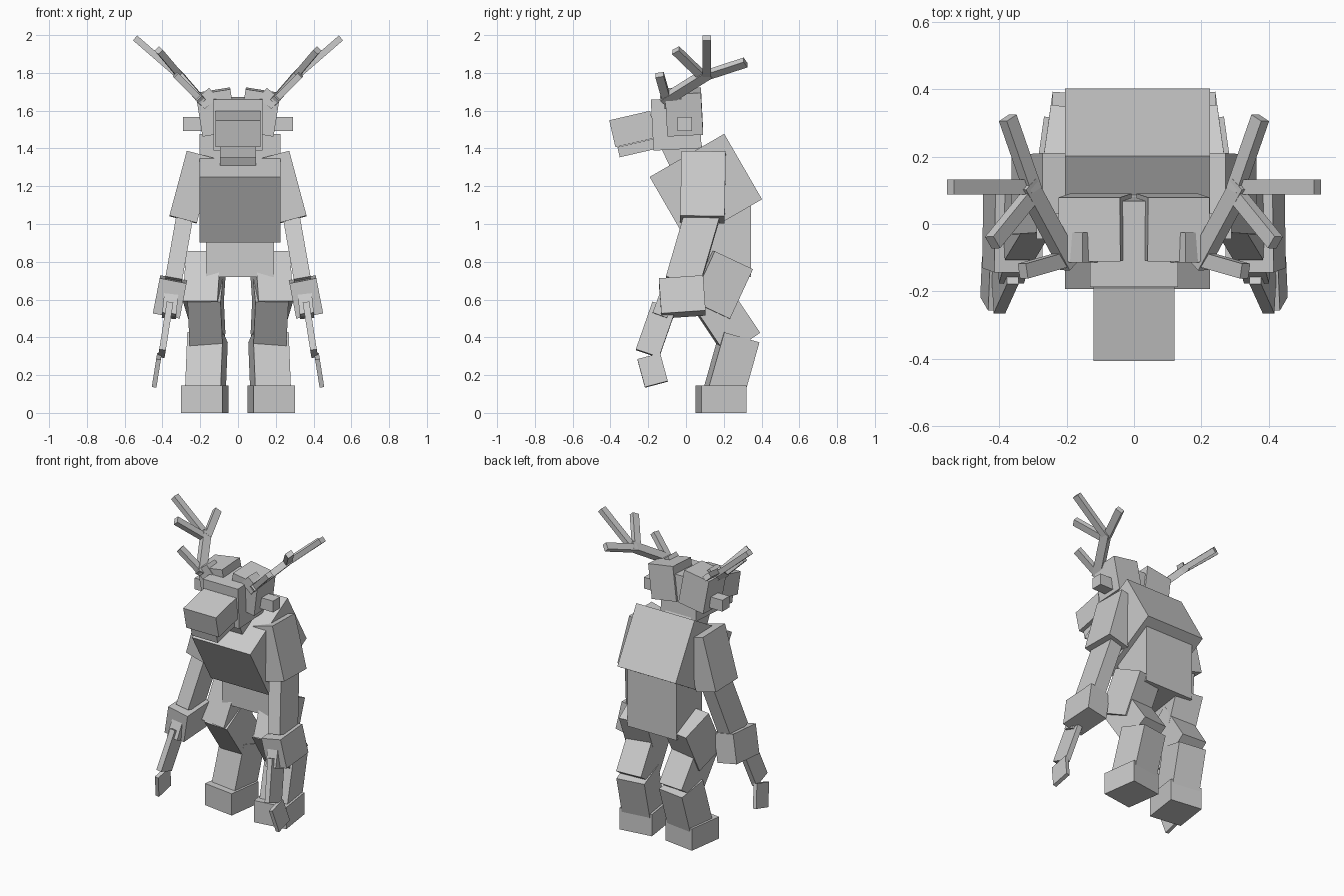
import bpy
from math import radians, degrees
from mathutils import Vector, Matrix, Euler

cube = bpy.data.objects.get("Cube")
if cube:
    bpy.data.objects.remove(cube)

grey = bpy.data.materials.new("plain_grey")
grey.use_nodes = True
colour = (0.6, 0.6, 0.6, 1)
grey.diffuse_color = colour
grey.node_tree.nodes["Principled BSDF"].inputs["Base Color"].default_value = colour

FACES = [(0, 1, 3, 2), (4, 6, 7, 5), (0, 4, 5, 1), (2, 3, 7, 6), (0, 2, 6, 4), (1, 5, 7, 3)]


def block(name, centre, size, turn=(0, 0, 0)):
    """Box of a given size, turned by degrees about x, y and z."""
    spin = Euler([radians(a) for a in turn]).to_matrix()
    corners = [Vector(centre) + spin @ Vector((size[0] * i, size[1] * j, size[2] * k))
               for i in (-.5, .5) for j in (-.5, .5) for k in (-.5, .5)]
    mesh = bpy.data.meshes.new(name)
    mesh.from_pydata(corners, [], FACES)
    mesh.materials.append(grey)
    obj = bpy.data.objects.new(name, mesh)
    bpy.context.collection.objects.link(obj)


def pair(name, centre, size, turn=(0, 0, 0)):
    """The same box on both sides of the body."""
    x, y, z = centre
    a, b, c = turn
    block("left_" + name, centre, size, turn)
    block("right_" + name, (-x, y, z), size, (a, -b, -c))


def tine(name, start, end, width):
    """Square antler bar between two points, lying in the tilted antler plane."""
    a, b = Vector(start), Vector(end)
    along = (b - a).normalized()
    across = along.cross(Vector((0.7, 0, -0.72))).normalized()
    up = along.cross(across)
    turn = Matrix((across, up, along)).transposed().to_euler()
    pair(name, (a + b) / 2, (width, width * 0.75, (b - a).length),
         [degrees(v) for v in turn])


# Body
block("chest", (.01, .105, 1.19), (.43, .456, .40), (30, 0, 0))
block("abdomen", (.01, .21, .92), (.36, .27, .40))
block("neck", (0, -.02, 1.40), (.19, .20, .25), (25, 0, 0))

# Head
block("skull", (0, -.052, 1.53), (.26, .255, .27), (3, 0, 0))
block("muzzle", (0, -.282, 1.503), (.24, .222, .146), (13, 0, 0))
block("jaw", (0, -.262, 1.402), (.19, .195, .055), (13, 0, 0))
pair("head_side", (.115, -.01, 1.593), (.185, .19, .225), (3, 9, 0))
pair("ear", (.23, -.007, 1.53), (.12, .075, .075))

# Antlers
pair("antler_base", (.165, -.07, 1.665), (.09, .09, .07), (0, 40, 0))
tine("antler_beam", (.19, -.12, 1.65), (.32, .12, 1.80), .055)
tine("antler_brow_tine", (.19, -.10, 1.65), (.33, -.14, 1.79), .045)
tine("antler_front_tine", (.31, .08, 1.79), (.42, -.055, 1.92), .045)
tine("antler_top_tine", (.32, .11, 1.79), (.545, .11, 1.985), .045)
tine("antler_back_tine", (.30, .10, 1.785), (.375, .315, 1.855), .045)

# Arms
pair("upper_arm", (.245, .09, 1.195), (.15, .235, .355), (-1, -15, 0))
pair("forearm", (.312, .035, .87), (.09, .185, .38), (-16, -10, 0))
pair("hand", (.36, -.02, .614), (.145, .235, .19), (4, -11, 0))
pair("knuckle", (.36, -.12, .565), (.075, .08, .11), (-20, -6, 0))
pair("claw", (.383, -.16, .44), (.035, .13, .27), (-19, -9, 0))
pair("claw_tip", (.43, -.177, .225), (.025, .125, .155), (15, -9, 0))

# Legs
pair("thigh", (.178, .18, .677), (.185, .225, .29), (-25, 0, 8))
pair("shin", (.167, .203, .505), (.175, .215, .34), (34, 0, 4))
pair("lower_leg", (.167, .242, .256), (.19, .195, .30), (-16, 0, 8))
pair("foot", (.175, .185, .0725), (.22, .24, .145), (0, 0, 8))
